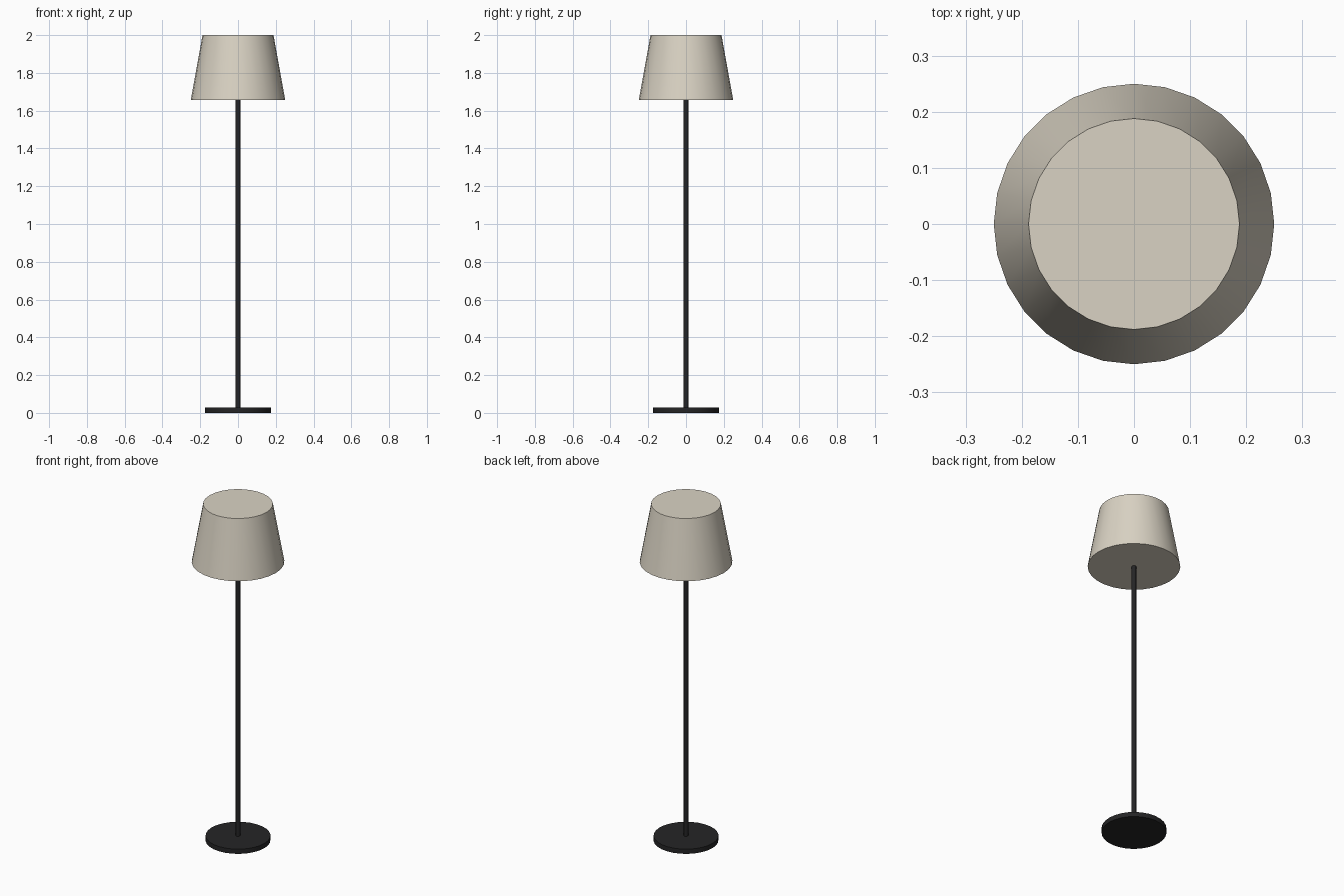
import bpy
import math

if "Cube" in bpy.data.objects:
    bpy.data.objects.remove(bpy.data.objects["Cube"])


def material(name, rgb):
    m = bpy.data.materials.new(name)
    m.diffuse_color = (*rgb, 1.0)
    m.use_nodes = True
    m.node_tree.nodes["Principled BSDF"].inputs["Base Color"].default_value = m.diffuse_color
    return m


black = material("black_metal", (0.018, 0.018, 0.019))
cream = material("cream_fabric", (0.70, 0.65, 0.55))


def frustum(name, r_bottom, r_top, z0, z1, sides, mat):
    """Closed upright cone section with smooth sides and sharp rims."""
    bpy.ops.mesh.primitive_cone_add(vertices=sides, radius1=r_bottom, radius2=r_top,
                                    depth=z1 - z0, location=(0, 0, (z0 + z1) / 2))
    obj = bpy.context.object
    obj.name = name
    obj.data.materials.append(mat)
    bpy.ops.object.shade_smooth_by_angle(angle=math.radians(35))
    return obj


# Round floor plate
frustum("base", 0.175, 0.175, 0.0, 0.028, 28, black)
# Slim upright
frustum("pole", 0.0125, 0.0125, 0.028, 1.66, 12, black)
# Tapered closed shade
frustum("lamp_shade", 0.25, 0.188, 1.656, 2.0, 28, cream)
